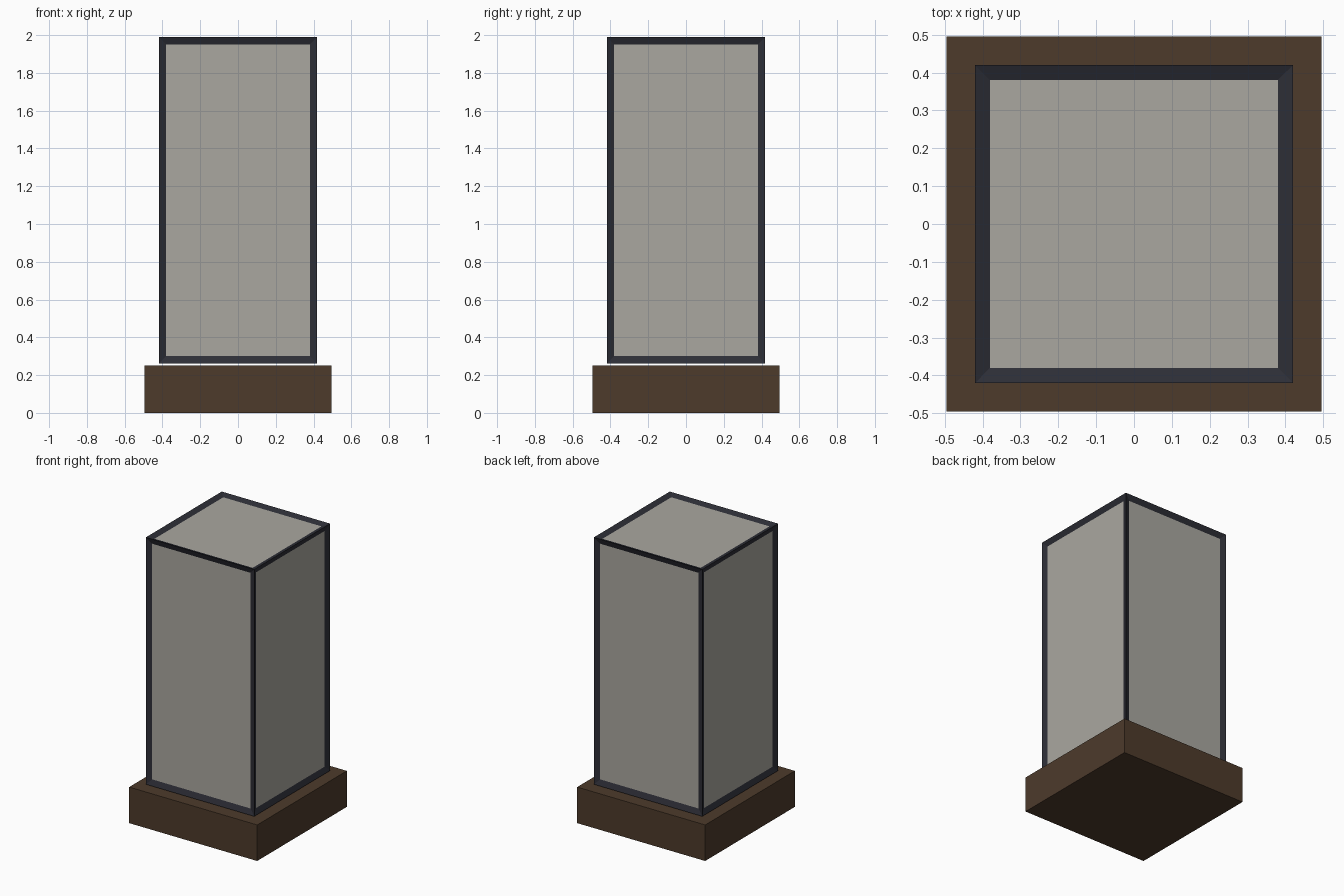
import bpy

if "Cube" in bpy.data.objects:
    bpy.data.objects.remove(bpy.data.objects["Cube"])


def material(name, colour):
    m = bpy.data.materials.new(name)
    m.diffuse_color = (*colour, 1.0)
    m.use_nodes = True
    m.node_tree.nodes["Principled BSDF"].inputs["Base Color"].default_value = m.diffuse_color
    return m


def box(name, half, z0, z1, mat):
    bpy.ops.mesh.primitive_cube_add(size=1, location=(0, 0, 0))
    o = bpy.context.object
    o.name = name
    for v in o.data.vertices:
        v.co = (v.co.x * 2 * half, v.co.y * 2 * half, z1 if v.co.z > 0 else z0)
    o.data.materials.append(mat)
    return o


wood = material("dark_brown_wood", (0.075, 0.043, 0.024))
metal = material("dark_blue_grey_metal", (0.026, 0.027, 0.037))
glass = material("pale_grey_glass", (0.40, 0.39, 0.35))

# Square plinth
box("plinth", 0.495, 0.0, 0.252, wood)

# Solid pane box and the bevelled edge frame sharing its outline
HALF, BOTTOM, TOP, THICK = 0.405, 0.277, 1.975, 0.05
box("glass_panes", HALF, BOTTOM, TOP, glass)
frame = box("edge_frame", HALF, BOTTOM, TOP, metal)
wire = frame.modifiers.new("edge_bars", 'WIREFRAME')
wire.thickness = THICK
wire.offset = 0.0
wire.use_even_offset = True
wire.use_replace = True
